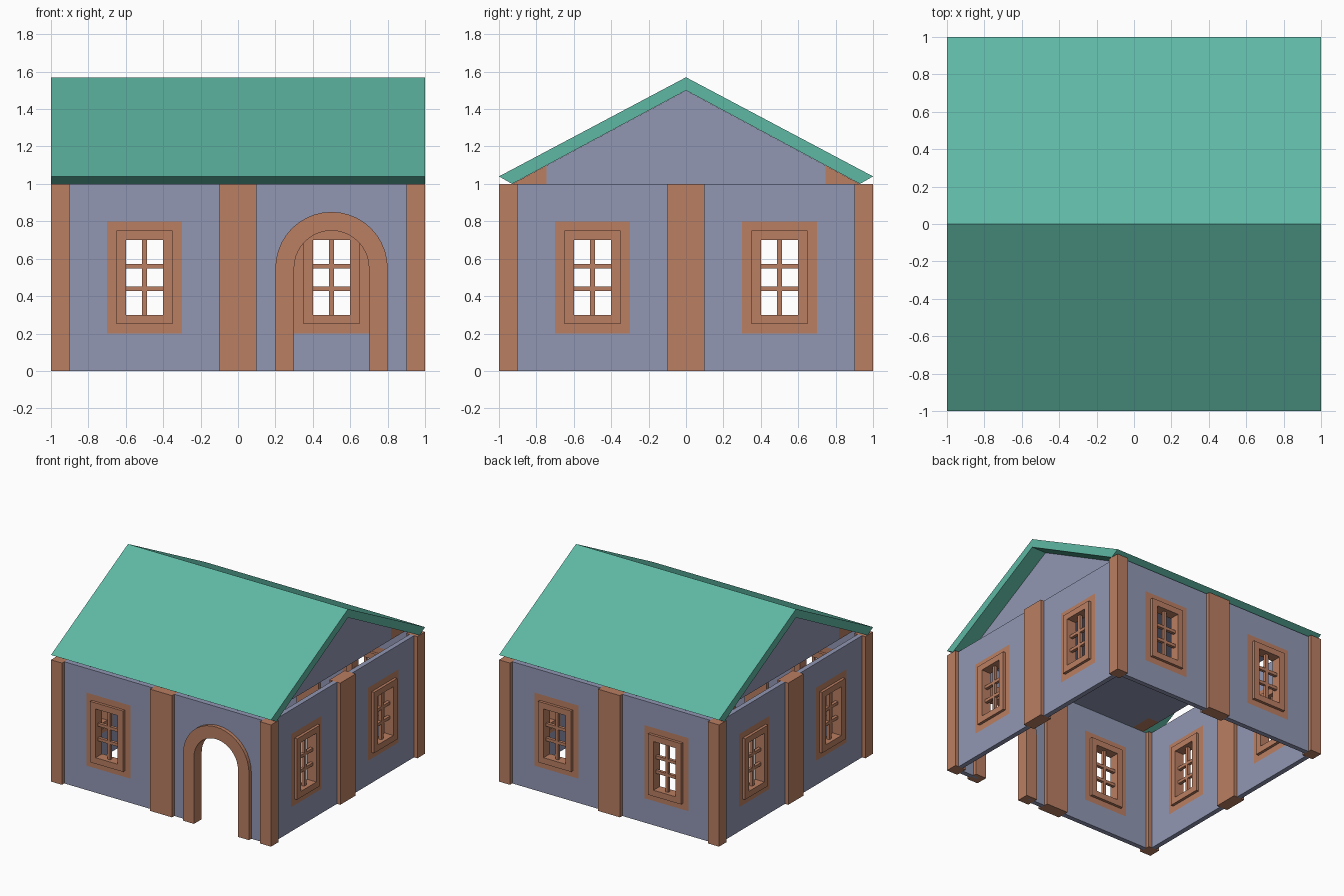
import bpy, bmesh, math
from mathutils import Matrix

if "Cube" in bpy.data.objects:
    bpy.data.objects.remove(bpy.data.objects["Cube"])


def material(name, rgb):
    m = bpy.data.materials.new(name)
    m.diffuse_color = (*rgb, 1)
    m.use_nodes = True
    m.node_tree.nodes["Principled BSDF"].inputs["Base Color"].default_value = m.diffuse_color
    return m


WALL = material("grey blue plaster", (0.285, 0.31, 0.455))
WOOD = material("warm wood", (0.49, 0.21, 0.122))
ROOF = material("green roof", (0.114, 0.475, 0.37))


def rect(x0, x1, z0, z1):
    return [(x0, z0), (x1, z0), (x1, z1), (x0, z1)]


def panel(name, outlines, y, depth, mat, matrix=Matrix()):
    """Upright XZ panel of the given outlines (later ones are holes), centred on y."""
    cu = bpy.data.curves.new(name, 'CURVE')
    cu.dimensions, cu.fill_mode, cu.extrude = '2D', 'BOTH', depth / 2
    for pts in outlines:
        s = cu.splines.new('POLY')
        s.points.add(len(pts) - 1)
        for p, (a, b) in zip(s.points, pts):
            p.co = (a, b, 0, 1)
        s.use_cyclic_u = True
    tmp = bpy.data.objects.new(name, cu)
    bpy.context.collection.objects.link(tmp)
    me = bpy.data.meshes.new_from_object(
        tmp.evaluated_get(bpy.context.evaluated_depsgraph_get()))
    bpy.data.objects.remove(tmp)
    bm = bmesh.new()
    bm.from_mesh(me)
    bmesh.ops.remove_doubles(bm, verts=bm.verts, dist=1e-5)
    bm.transform(matrix @ Matrix.Translation((0, y, 0)) @ Matrix.Rotation(math.pi / 2, 4, 'X'))
    bmesh.ops.recalc_face_normals(bm, faces=bm.faces)
    for f in bm.faces:
        f.smooth = False
    bm.to_mesh(me)
    bm.free()
    me.materials.clear()
    me.materials.append(mat)
    ob = bpy.data.objects.new(name, me)
    bpy.context.collection.objects.link(ob)
    return ob


def arch(cx, r, spring=0.55, n=20):
    """Arch outline from right foot over the top to left foot."""
    top = [(cx + r * math.cos(math.pi * i / n), spring + r * math.sin(math.pi * i / n))
           for i in range(n + 1)]
    return [(cx + r, 0)] + top + [(cx - r, 0)]


Y, THICK = -0.95, 0.04


def window_wall(cx, m):
    frame = rect(cx - .2, cx + .2, .2, .8)
    hole = rect(cx - .1, cx + .1, .3, .7)
    panel("wall", [rect(cx - .4, cx + .4, 0, 1), frame], Y, THICK, WALL, m)
    panel("window_surround", [frame, hole], Y, THICK, WOOD, m)
    panel("window_frame", [rect(cx - .15, cx + .15, .25, .75), hole], Y, .085, WOOD, m)
    panel("window_upright", [rect(cx - .0125, cx + .0125, .3, .7)], Y, .025, WOOD, m)
    for z in (.44, .56):
        panel("window_crossbar", [rect(cx - .1, cx + .1, z - .0125, z + .0125)], Y, .025, WOOD, m)


def door_wall(cx, m):
    notch = arch(cx, .25)
    panel("door_wall", [[(cx + .4, 0), (cx + .4, 1), (cx - .4, 1), (cx - .4, 0)] + notch[::-1]],
          Y, THICK, WALL, m)
    panel("door_arch", [arch(cx, .3) + arch(cx, .2)[::-1]], Y, .1, WOOD, m)


# Four sides: two wall bays, a middle post and a corner post each
for k in range(4):
    m = Matrix.Rotation(k * math.pi / 2, 4, 'Z')
    window_wall(-.5, m)
    if k == 0:
        door_wall(.5, m)
    else:
        window_wall(.5, m)
    panel("middle_post", [rect(-.1, .1, 0, 1)], Y, .1, WOOD, m)
    panel("corner_post", [rect(.9, 1, 0, 1)], Y, .1, WOOD, m)

# Roof and gable profiles are drawn in YZ, extruded along X
turn = Matrix.Rotation(math.pi / 2, 4, 'Z')
panel("roof", [[(-1, 1.04), (-.93, 1), (0, 1.5), (.93, 1), (1, 1.04), (0, 1.57)]], 0, 2, ROOF, turn)


def under(y):
    return 1 + .5 * (.93 - abs(y)) / .93 - .0005


GX = .87
panel("gable_and_ceiling", [[(-.745, 1), (.745, 1), (.745, under(.745)), (0, under(0)),
                             (-.745, under(.745))]], 0, 2 * GX, WALL, turn)
for s in (-1, 1):
    tri = [(s * .745, 1), (s * .928, 1), (s * .745, under(.745))]
    panel("eave_fill", [tri], 0, 2 * GX - .2, WALL, turn)
    for e in (-1, 1):
        panel("eave_block", [tri], e * (GX - .05), .1, WOOD, turn)
